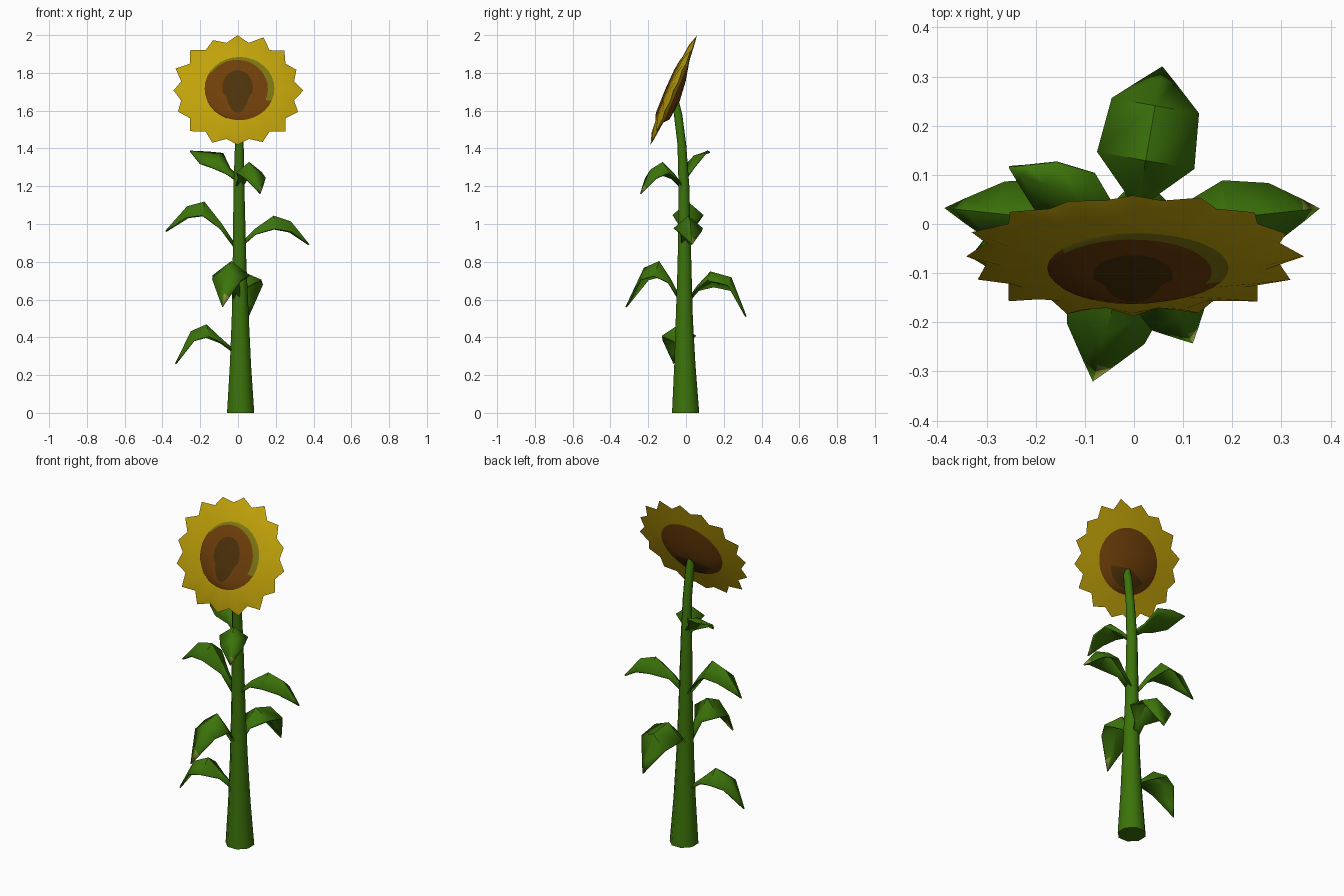
import bpy, bmesh, math
from mathutils import Vector, Matrix

if "Cube" in bpy.data.objects:
    bpy.data.objects.remove(bpy.data.objects["Cube"])


def material(name, rgb):
    m = bpy.data.materials.new(name)
    m.diffuse_color = (*rgb, 1)
    m.use_nodes = True
    m.node_tree.nodes["Principled BSDF"].inputs["Base Color"].default_value = m.diffuse_color
    return m


GREEN = material("leaf green", (0.045, 0.172, 0.003))
PALE = material("pale leaf tip", (0.25, 0.29, 0.04))
YELLOW = material("petal yellow", (0.53, 0.36, 0.003))
BROWN = material("seed brown", (0.16, 0.05, 0.003))
DARK = material("dark seed brown", (0.075, 0.032, 0.003))
OLIVE = material("olive rim", (0.21, 0.18, 0.006))


def finish(name, bm, mats, angle=40):
    bmesh.ops.recalc_face_normals(bm, faces=bm.faces)
    me = bpy.data.meshes.new(name)
    bm.to_mesh(me)
    bm.free()
    for m in mats:
        me.materials.append(m)
    ob = bpy.data.objects.new(name, me)
    bpy.context.collection.objects.link(ob)
    bpy.ops.object.select_all(action='DESELECT')
    ob.select_set(True)
    bpy.context.view_layer.objects.active = ob
    bpy.ops.object.shade_smooth_by_angle(angle=math.radians(angle))
    return ob


def bridge(bm, a, b, mat=0):
    """Join two rings; mat may be a rule taking the segment angle."""
    n = len(a)
    for i in range(n):
        j = (i + 1) % n
        f = bm.faces.new((a[i], a[j], b[j], b[i]))
        f.material_index = mat(2 * math.pi * (i + 0.5) / n) if callable(mat) else mat


# Stem: tapering eight-sided tube, (x, y, z, radius)
bm = bmesh.new()
rings = []
for x, y, z, r in [(.014, -.002, 0, .078), (.013, -.006, .25, .061), (.012, -.009, .5, .049),
                   (.008, -.008, .8, .039), (.005, -.011, 1.2, .031),
                   (.007, -.022, 1.42, .025), (.006, -.042, 1.58, .024), (.004, -.056, 1.65, .02)]:
    rings.append([bm.verts.new((x + r * math.cos(a), y + r * math.sin(a), z))
                  for a in [math.pi / 4 * (k + .5) for k in range(8)]])
for a, b in zip(rings, rings[1:]):
    bridge(bm, a, b)
bm.faces.new(rings[0])
bm.faces.new(rings[-1])
finish("stem", bm, [GREEN], 50)


# Leaves: arched blades with a raised midrib on a narrow stalk, some with a pale tip
def leaf(name, azimuth, profile, half_width, roll=0, droop=.03, taper=.8, pale=False):
    az = math.radians(azimuth)
    out = Vector((math.cos(az), math.sin(az), 0))
    side = Vector((-math.sin(az), math.cos(az), 0))
    side = Matrix.Rotation(math.radians(roll), 3, out) @ side
    bm = bmesh.new()
    rows = []
    for (r, z), w in zip(profile, (.016, .028, half_width, half_width * taper)):
        c = out * r + Vector((0, -.008, z))
        d = Vector((0, 0, -droop * w / half_width))
        rows.append([bm.verts.new(c + side * w + d), bm.verts.new(c), bm.verts.new(c - side * w + d)])
    r, z = profile[-1]
    end = out * r + Vector((0, -.008, z))
    rows.append([bm.verts.new(v.co.lerp(end, .65)) for v in rows[-1]])
    tip = bm.verts.new(end)
    for a, b in zip(rows, rows[1:]):
        for k in (0, 1):
            bm.faces.new((a[k], a[k + 1], b[k + 1], b[k]))
    for k in (0, 1):
        f = bm.faces.new((rows[-1][k], rows[-1][k + 1], tip))
        f.material_index = 1 if pale and k == 0 else 0
    ob = finish(name, bm, [GREEN, PALE])
    s = ob.modifiers.new("thickness", 'SOLIDIFY')
    s.thickness = .008
    s.offset = 0


leaf("leaf_low_left", 190, [(.02, .33), (.09, .39), (.17, .465), (.25, .43), (.335, .26)], .09, 0, .06)
leaf("leaf_low_front", 255, [(.02, .60), (.08, .71), (.14, .80), (.22, .765), (.32, .56)], .10, 0, .075, pale=True)
leaf("leaf_low_back", 80, [(.02, .60), (.07, .67), (.14, .745), (.25, .715), (.33, .51)], .10, -10, .06, .9)
leaf("leaf_mid_left", 174, [(.01, .88), (.09, 1.0), (.18, 1.115), (.27, 1.09), (.385, .96)], .08, 0, .07)
leaf("leaf_mid_right", 6, [(.01, .89), (.09, .97), (.19, 1.04), (.28, 1.01), (.377, .89)], .075, 0, .065, pale=True)
leaf("leaf_top_left", 154, [(0, 1.24), (.06, 1.29), (.12, 1.36), (.2, 1.37), (.283, 1.385)], .075, -30, .025)
leaf("leaf_top_front", 297, [(0, 1.19), (.06, 1.26), (.13, 1.325), (.2, 1.285), (.26, 1.16)], .075, 0, .055, pale=True)

# Flower head frame: tilted slightly upward; u right, v up the disc, w forward
CENTRE = Vector((-.002, -.064, 1.706))
U, V, N = Vector((1, 0, 0)), Vector((0, .39, .92)), Vector((0, -.92, .39))
SEG = 32


def ring(bm, radius, depth, shape=None):
    out = []
    for i in range(SEG):
        a = 2 * math.pi * i / SEG
        r = radius(i) if callable(radius) else radius
        w = depth(i) if callable(depth) else depth
        u, v = 1.08 * r * math.cos(a), r * math.sin(a)
        if shape:
            u, v = shape(u, v)
        out.append(bm.verts.new(CENTRE + U * u + V * v + N * w))
    return out


def cap(bm, loop, depth, rule):
    c = bm.verts.new(CENTRE + N * depth + V * (sum(((p.co - CENTRE).dot(V) for p in loop)) / SEG))
    for i in range(SEG):
        f = bm.faces.new((loop[i], loop[(i + 1) % SEG], c))
        f.material_index = rule(2 * math.pi * (i + .5) / SEG)


def rim_shape(u, v):
    return (u * .94 + .01, v)


def keyhole(u, v):
    return (u * (.7 if v < -.03 else .9), v * (1.75 if v < 0 else 1.2))


# Petals: toothed double-sided ring, sixteen points
bm = bmesh.new()
inner = ring(bm, .182, .028, rim_shape)
middle = ring(bm, .25, lambda i: .022 if i % 2 == 0 else .012)
edge = ring(bm, lambda i: (.322 + .010 * math.sin(i * 2.3)) if i % 2 == 0 else .282,
            lambda i: .002 if i % 2 == 0 else -.004)
back = ring(bm, .178, -.014)
bridge(bm, inner, middle)
bridge(bm, middle, edge)
bridge(bm, edge, back)
finish("petals", bm, [YELLOW], 50)

# Seed disc: domed front with olive rim and dark keyhole centre
bm = bmesh.new()
rim = ring(bm, .182, .028, rim_shape)
seeds = ring(bm, .168, .034, lambda u, v: (u * .9 - .003, v - .005))
heart = ring(bm, .083, .042, keyhole)
bridge(bm, rim, seeds, lambda a: 2 if math.cos(a - math.radians(60)) > .1 else 0)
bridge(bm, seeds, heart, 0)
cap(bm, heart, .045, lambda a: 1)
finish("seed_disc", bm, [BROWN, DARK, OLIVE], 50)

# Back of the head: brown bulge where the stem joins, deepest low down
bm = bmesh.new()
outer = ring(bm, .178, -.014)
shoulder = ring(bm, .11, -.038, lambda u, v: (u, v - .04))
bridge(bm, outer, shoulder, 0)
cap(bm, shoulder, -.05, lambda a: 1 if 200 < math.degrees(a) < 350 else 0)
finish("head_back", bm, [BROWN, DARK], 50)
